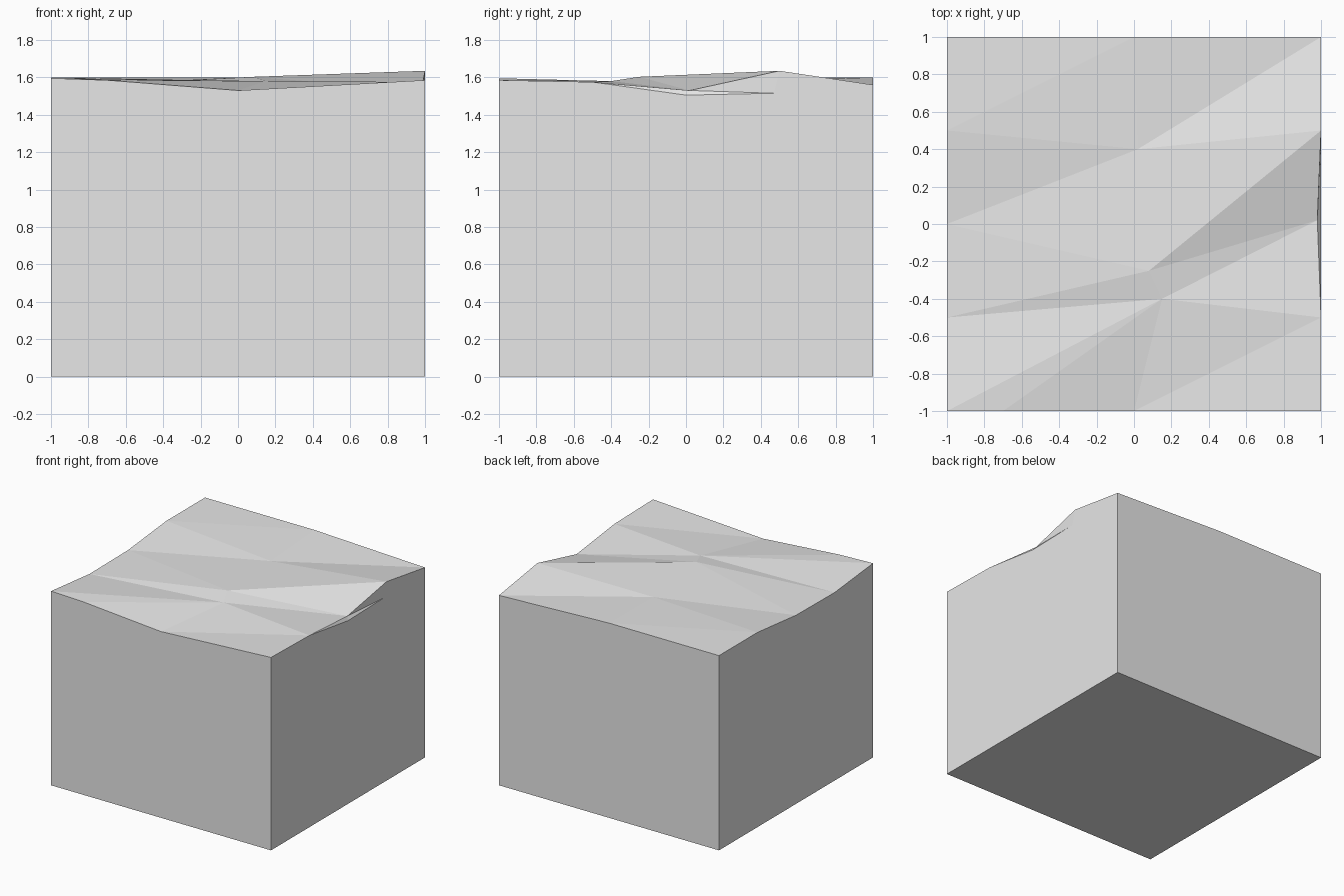
import bpy
import bmesh

cube = bpy.data.objects.get("Cube")
if cube:
    bpy.data.objects.remove(cube, do_unlink=True)

# Plain grey material
grey = bpy.data.materials.new("stone_grey")
grey.use_nodes = True
colour = (0.8, 0.8, 0.8, 1)
grey.diffuse_color = colour
grey.node_tree.nodes["Principled BSDF"].inputs["Base Color"].default_value = colour

bm = bmesh.new()


def points(coords):
    return [bm.verts.new(c) for c in coords]


def wall(top):
    """Vertical face from a row of top points down to the ground corners."""
    ends = [base[(round(v.co.x), round(v.co.y))] for v in (top[-1], top[0])]
    bm.faces.new(top + ends)


# Three ridge lines of the uneven top, each running back to front
left = points([(-1, 1, 1.6), (-1, 0.5, 1.6), (-1, 0, 1.55), (-1, -0.5, 1.545), (-1, -1, 1.595)])
middle = points([(0, 1, 1.6), (0.02, 0.4, 1.58), (0.08, -0.25, 1.603), (0.15, -0.4, 1.58), (0, -1, 1.53)])
right = points([(1, 1, 1.56), (1, 0.5, 1.635), (0.98, 0.02, 1.53), (1, -0.5, 1.575), (1, -1, 1.585)])
front_bend, = points([(-0.7, -1, 1.585)])
notch = points([(1, 0.47, 1.515), (1, 0, 1.505)])
base = {(x, y): bm.verts.new((x, y, 0)) for x in (-1, 1) for y in (-1, 1)}

# Triangulated top, with an extra bend on the front edge
for a, b in ((left, middle), (middle, right)):
    for i in range(4):
        bm.faces.new((a[i], a[i + 1], b[i]))
        if a is left and i == 3:
            bm.faces.new((a[4], front_bend, b[3]))
            bm.faces.new((front_bend, b[4], b[3]))
        else:
            bm.faces.new((a[i + 1], b[i + 1], b[i]))

# Steep slivers where the right edge is worn inward
rim = [right[1], *notch, right[3]]
for a, b in zip(rim, rim[1:]):
    bm.faces.new((right[2], a, b))

# Side walls and underside
wall(left)
wall([left[4], front_bend, middle[4], right[4]])
wall([right[0], *rim, right[4]])
wall([left[0], middle[0], right[0]])
bm.faces.new([base[k] for k in ((-1, -1), (-1, 1), (1, 1), (1, -1))])
bmesh.ops.recalc_face_normals(bm, faces=bm.faces)

mesh = bpy.data.meshes.new("ground_block")
bm.to_mesh(mesh)
bm.free()
mesh.materials.append(grey)
block = bpy.data.objects.new("ground_block", mesh)
bpy.context.collection.objects.link(block)
